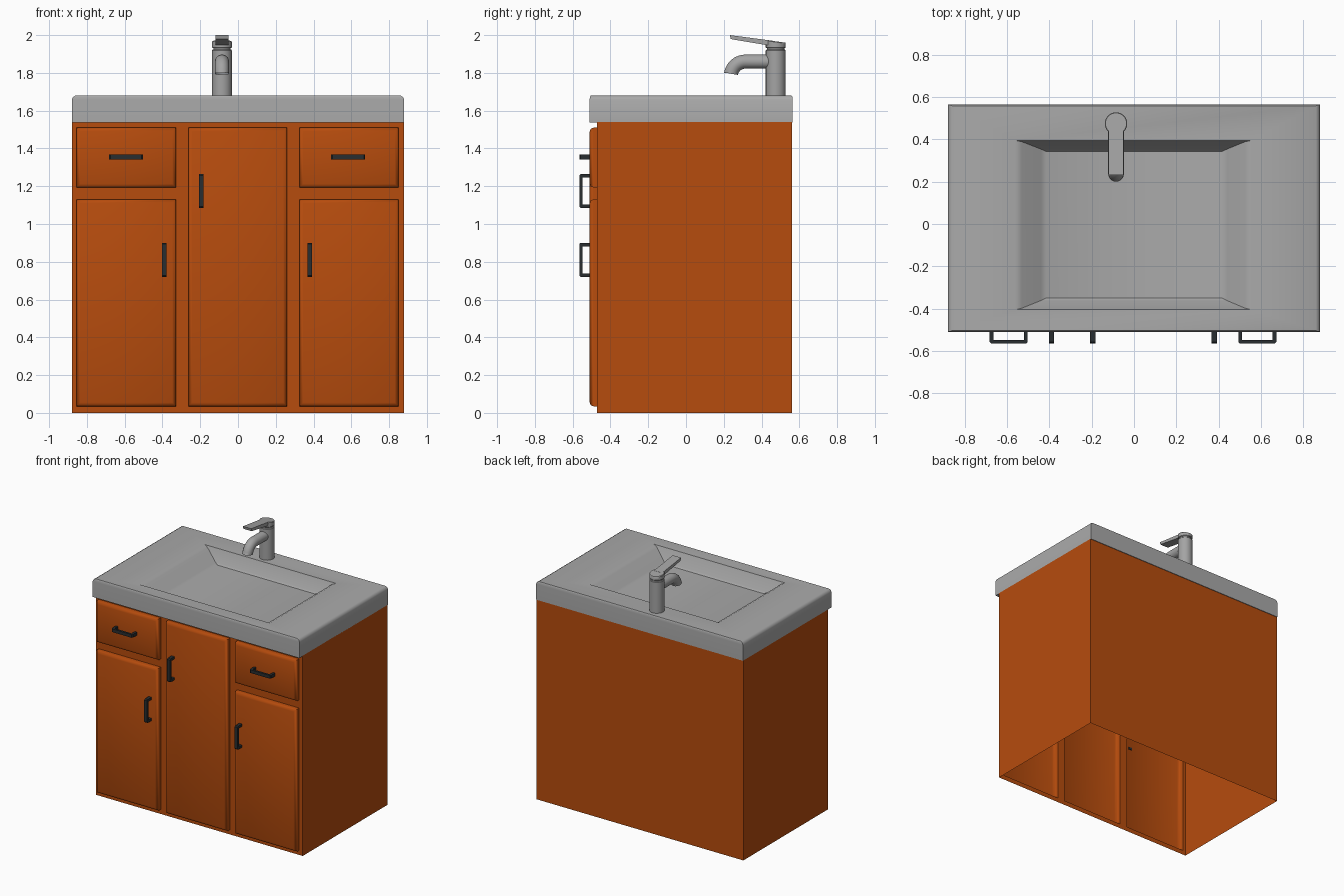
import bpy, bmesh, math
from mathutils import Vector

if "Cube" in bpy.data.objects:
    bpy.data.objects.remove(bpy.data.objects["Cube"])


def material(name, rgb):
    m = bpy.data.materials.new(name)
    m.diffuse_color = (*rgb, 1)
    m.use_nodes = True
    m.node_tree.nodes["Principled BSDF"].inputs["Base Color"].default_value = m.diffuse_color
    return m


WOOD = material("orange_wood", (0.47, 0.072, 0.004))
STONE = material("grey_stone", (0.40, 0.40, 0.40))
METAL = material("grey_metal", (0.37, 0.37, 0.37))
DARK = material("charcoal", (0.022, 0.026, 0.029))


def finish(name, bm, mat, smooth=None, fix=False):
    if fix:
        bmesh.ops.recalc_face_normals(bm, faces=bm.faces)
    me = bpy.data.meshes.new(name)
    bm.to_mesh(me)
    bm.free()
    me.materials.append(mat)
    ob = bpy.data.objects.new(name, me)
    bpy.context.collection.objects.link(ob)
    if smooth:
        bpy.ops.object.select_all(action='DESELECT')
        ob.select_set(True)
        bpy.context.view_layer.objects.active = ob
        bpy.ops.object.shade_smooth_by_angle(angle=math.radians(smooth))
    return ob


def loft(name, rings, mat, smooth, cap_start=True):
    """Skin a stack of equal-length point rings and cap the ends."""
    bm = bmesh.new()
    vs = [[bm.verts.new(p) for p in r] for r in rings]
    n = len(vs[0])
    for a, b in zip(vs, vs[1:]):
        for i in range(n):
            j = (i + 1) % n
            bm.faces.new((a[i], a[j], b[j], b[i]))
    bm.faces.new(vs[-1])
    if cap_start:
        bm.faces.new(vs[0][::-1])
    return finish(name, bm, mat, smooth)


def extrude(name, outline, depth, mat):
    """Closed outline pushed along a depth vector."""
    bm = bmesh.new()
    f = bm.faces.new([bm.verts.new(p) for p in outline])
    r = bmesh.ops.extrude_face_region(bm, geom=[f])
    bmesh.ops.translate(bm, vec=Vector(depth),
                        verts=[v for v in r['geom'] if isinstance(v, bmesh.types.BMVert)])
    return finish(name, bm, mat, fix=True)


# Cabinet shell: sides, back and a front frame with openings, bottom open
HX, YF, YB, H = 0.88, -0.47, 0.56, 1.54
bm = bmesh.new()
for pts in (((-HX, YB), (-HX, YF)), ((HX, YF), (HX, YB)), ((HX, YB), (-HX, YB))):
    (ax, ay), (bx, by) = pts
    bm.faces.new([bm.verts.new(p) for p in
                  ((ax, ay, 0), (bx, by, 0), (bx, by, H), (ax, ay, H))])
xs = [-HX, -0.855, -0.328, -0.263, 0.26, 0.325, 0.85, HX]
zs = [0, 0.035, 1.13, 1.193, 1.51, H]
for i in range(7):
    for k in range(5):
        if (i in (1, 5) and k in (1, 3)) or (i == 3 and k in (1, 2, 3)):
            continue
        bm.faces.new([bm.verts.new(p) for p in
                      ((xs[i], YF, zs[k]), (xs[i + 1], YF, zs[k]),
                       (xs[i + 1], YF, zs[k + 1]), (xs[i], YF, zs[k + 1]))])
bmesh.ops.remove_doubles(bm, verts=bm.verts, dist=1e-4)
finish("cabinet_shell", bm, WOOD)


# Doors and drawer fronts: rounded raised panels, open at the back
def panel(name, x0, x1, z0, z1):
    rings = []
    for d, y in ((0, YF), (0, -0.49), (0.006, -0.504), (0.02, -0.51)):
        rings.append([(x0 + d, y, z0 + d), (x1 - d, y, z0 + d),
                      (x1 - d, y, z1 - d), (x0 + d, y, z1 - d)])
    loft(name, rings, WOOD, 50, cap_start=False)


for side, i in (("left", 1), ("right", 5)):
    panel(side + "_door", xs[i], xs[i + 1], zs[1], zs[2])
    panel(side + "_drawer_front", xs[i], xs[i + 1], zs[3], zs[4])
panel("centre_door", xs[3], xs[4], zs[1], zs[4])


# Handles: chamfered U-shaped pulls
def handle(name, cx, cz, vertical):
    prof = [(-0.09, -0.505), (-0.09, -0.558), (-0.083, -0.565), (0.083, -0.565),
            (0.09, -0.558), (0.09, -0.505), (0.072, -0.505), (0.072, -0.549),
            (-0.072, -0.549), (-0.072, -0.505)]
    w = 0.025
    if vertical:
        extrude(name, [(cx - w / 2, y, cz + s) for s, y in prof], (w, 0, 0), DARK)
    else:
        extrude(name, [(cx + s, y, cz - w / 2) for s, y in prof], (0, 0, w), DARK)


handle("left_door_handle", -0.39, 0.81, True)
handle("right_door_handle", 0.38, 0.81, True)
handle("centre_door_handle", -0.195, 1.175, True)
handle("left_drawer_handle", -0.593, 1.355, False)
handle("right_drawer_handle", 0.583, 1.355, False)

# Countertop with sunken basin: rectangles x0, x1, y0, y1, z
rects = [(-0.88, 0.88, -0.51, 0.565, 1.537),
         (-0.88, 0.88, -0.51, 0.565, 1.658),
         (-0.874, 0.874, -0.509, 0.564, 1.672),
         (-0.86, 0.86, -0.504, 0.559, 1.68),
         (-0.56, 0.555, -0.405, 0.395, 1.68),
         (-0.53, 0.525, -0.398, 0.389, 1.665),
         (-0.44, 0.44, -0.362, 0.354, 1.592),
         (-0.415, 0.415, -0.35, 0.343, 1.58)]
loft("countertop_basin",
     [[(a, c, z), (b, c, z), (b, d, z), (a, d, z)] for a, b, c, d, z in rects], STONE, 42)

# Faucet body and tilted cap
FX, FY = -0.085, 0.475


def lathe(name, profile, tilt_top=0.0):
    rings = []
    for n, (r, z) in enumerate(profile):
        t = tilt_top if n >= len(profile) - 2 else 0
        rings.append([(FX + r * math.cos(a), FY + r * math.sin(a), z - t * r * math.sin(a))
                      for a in (math.tau * k / 40 for k in range(40))])
    loft(name, rings, METAL, 35)


lathe("faucet_body", [(0.053, 1.675), (0.053, 1.918), (0.049, 1.923)])
lathe("faucet_neck", [(0.046, 1.915), (0.046, 1.94)])
lathe("faucet_cap", [(0.049, 1.931), (0.053, 1.935), (0.053, 1.963), (0.050, 1.967)], 0.133)

# Faucet lever
extrude("faucet_lever", [(FX - 0.035, y, z) for y, z in
                         ((0.237, 1.979), (0.232, 2.0), (0.46, 1.97), (0.46, 1.945),
                          (0.42, 1.948))], (0.07, 0, 0), METAL)

# Faucet spout: round tube swept out and bent down
path = [(0.45, 1.86, 0.0), (0.315, 1.86, 0.0)]
path += [(0.315 - 0.078 * math.sin(a), 1.782 + 0.078 * math.cos(a), a)
         for a in (math.radians(10 * k) for k in range(1, 9))]
path += [(0.237, 1.80, math.pi / 2)]
R = 0.037
rings = []
for y, z, a in path:
    ring = []
    for k in range(28):
        t = math.tau * k / 28
        u, v = R * math.cos(t), R * math.sin(t)
        ring.append((FX - u, y + v * math.sin(a) * -1, z + v * math.cos(a)))
    rings.append(ring[::-1])
spout = loft("faucet_spout", rings, METAL, 35)
bm = bmesh.new()
bm.from_mesh(spout.data)
bmesh.ops.recalc_face_normals(bm, faces=bm.faces)
bm.to_mesh(spout.data)
bm.free()
